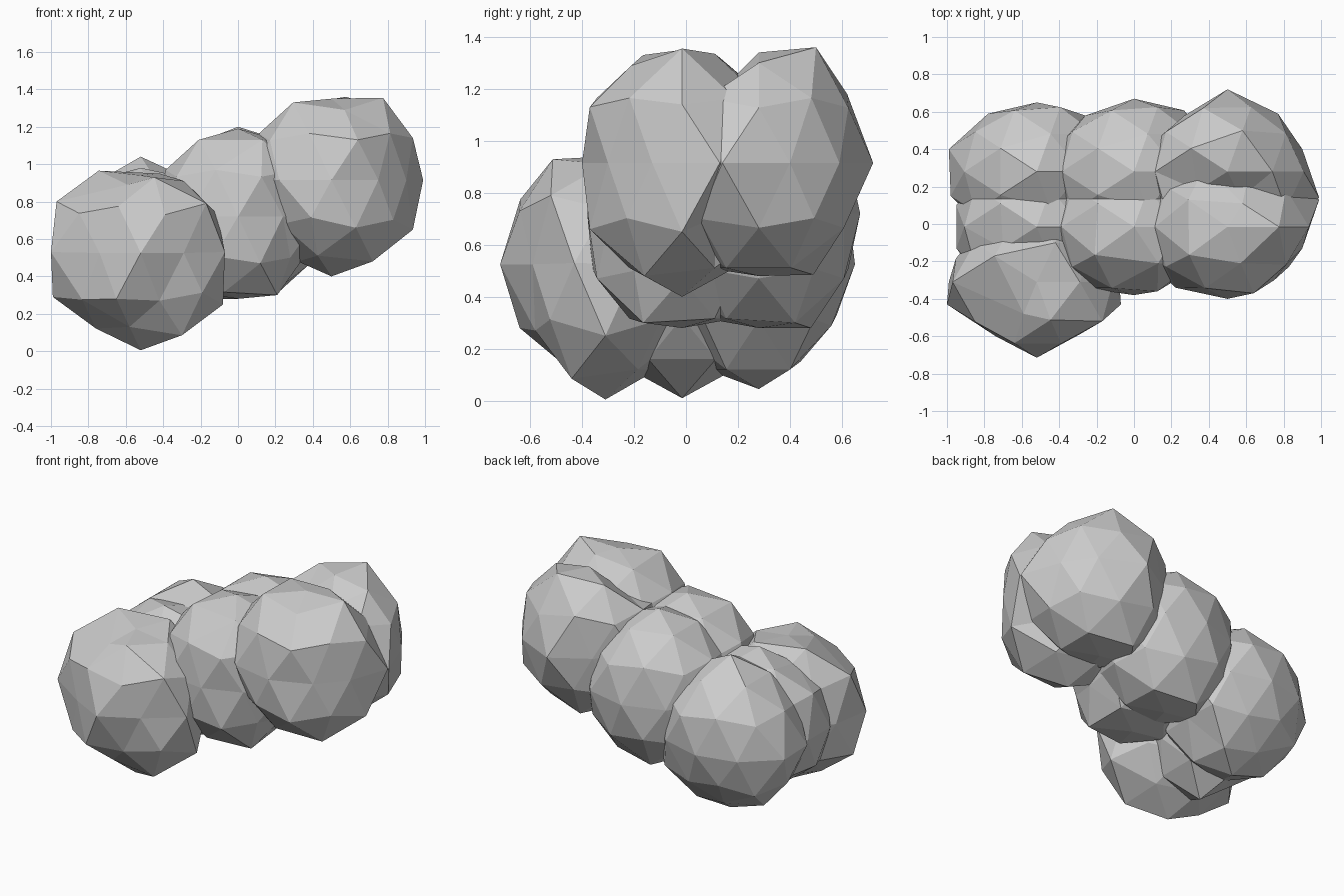
import bpy, bmesh
from mathutils import Vector

SIZE = Vector((0.455, 0.405, 0.475))   # usual half-extents of a lump


def lump(name, centre, pulls):
    """Faceted ball whose nearest corners are pulled to given points."""
    c = Vector(centre)
    bm = bmesh.new()
    bmesh.ops.create_icosphere(bm, subdivisions=2, radius=1)
    unit = [v.co.normalized() for v in bm.verts]
    for v in bm.verts:
        v.co = Vector(a * b for a, b in zip(v.co, SIZE))
    bm.verts.ensure_lookup_table()
    for p in pulls:
        d = Vector(p) - c
        i = max(range(len(unit)), key=lambda k: unit[k].dot(d))
        bm.verts[i].co = d
    me = bpy.data.meshes.new(name)
    bm.to_mesh(me)
    bm.free()
    ob = bpy.data.objects.new(name, me)
    ob.location = c
    bpy.context.collection.objects.link(ob)


# Low step: three lumps
lump("low_lump_front", (-0.52, -0.31, 0.525), [
    (-0.52, -0.31, 0.005), (-0.52, -0.31, 0.94), (-0.52, -0.715, 0.525),
    (-1.0, -0.43, 0.53), (-0.07, -0.43, 0.53), (-0.17, -0.52, 0.79),
    (-0.745, -0.17, 0.965), (-0.42, -0.10, 0.95), (-0.29, -0.31, 0.91),
    (-0.30, -0.44, 0.085), (-0.65, -0.64, 0.28), (-0.39, -0.64, 0.73),
    (-0.59, -0.48, 0.89), (-0.97, -0.31, 0.80), (-0.99, -0.31, 0.29),
    (-0.08, -0.31, 0.25), (-0.74, -0.60, 0.525), (-0.29, -0.59, 0.525),
    (-0.58, -0.46, 0.13), (-0.42, -0.58, 0.27)])
lump("low_lump_middle", (-0.52, -0.015, 0.525), [
    (-0.52, -0.015, 0.01), (-0.52, -0.015, 0.98), (-0.95, -0.13, 0.525),
    (-0.95, 0.10, 0.525), (-0.22, -0.015, 0.32), (-0.25, 0.17, 0.35),
    (-0.25, -0.20, 0.35), (-0.34, 0.115, 0.16), (-0.34, -0.145, 0.16),
    (-0.71, -0.015, 0.15), (-0.45, -0.19, 0.87), (-0.70, -0.13, 0.88)])
lump("low_lump_back", (-0.52, 0.28, 0.525), [
    (-0.52, 0.28, 0.045), (-0.52, 0.28, 1.04), (-0.52, 0.65, 0.525),
    (-0.99, 0.40, 0.525), (-0.98, 0.15, 0.525), (-0.18, 0.28, 0.31),
    (-0.36, 0.40, 0.12), (-0.58, 0.44, 0.15), (-0.78, 0.59, 0.525),
    (-0.26, 0.58, 0.525), (-0.41, 0.56, 0.29), (-0.64, 0.58, 0.33)])

# Middle step: two lumps
lump("mid_lump_front", (0, -0.015, 0.72), [
    (0, -0.38, 0.72), (0, -0.015, 1.19), (0, -0.015, 0.28),
    (0.21, -0.165, 0.30), (0.13, -0.21, 1.13), (-0.21, -0.165, 1.13),
    (0.24, -0.29, 0.72), (0.28, -0.20, 0.50), (0.33, -0.015, 0.47)])
lump("mid_lump_back", (0, 0.28, 0.72), [
    (0, 0.67, 0.72), (0, 0.28, 1.2), (0, 0.28, 0.28),
    (-0.08, 0.48, 0.28), (0.2, 0.42, 0.30), (-0.26, 0.58, 0.72)])

# High step: two lumps
lump("high_lump_front", (0.5, -0.015, 0.915), [
    (0.5, -0.015, 0.40), (0.5, -0.40, 0.915), (0.775, -0.015, 1.355),
    (0.5, -0.015, 1.35), (0.57, -0.21, 1.29), (0.58, 0.11, 1.335),
    (0.295, -0.165, 1.33), (0.29, 0.13, 1.32), (0.935, -0.015, 1.14),
    (0.935, -0.015, 0.65), (0.72, -0.16, 0.48), (0.63, -0.37, 0.66),
    (0.39, -0.375, 0.715), (0.64, -0.37, 1.13), (0.99, 0.13, 0.915),
    (0.90, -0.13, 0.915), (0.75, -0.30, 0.915), (0.74, 0.12, 0.71),
    (0.22, -0.34, 0.915), (0.05, -0.16, 0.915), (0.23, -0.24, 0.68),
    (0.32, -0.015, 0.48)])
lump("high_lump_back", (0.5, 0.28, 0.915), [
    (0.5, 0.28, 0.48), (0.5, 0.72, 0.915), (0.58, 0.50, 1.36),
    (0.5, 0.28, 1.34), (0.74, 0.28, 1.30), (0.57, 0.14, 1.20),
    (0.34, 0.18, 1.20), (0.37, 0.62, 1.18), (0.42, 0.49, 0.485),
    (0.99, 0.14, 0.915), (0.90, 0.40, 0.915), (0.77, 0.59, 0.915),
    (0.27, 0.58, 0.915), (0.84, 0.05, 0.70)])
